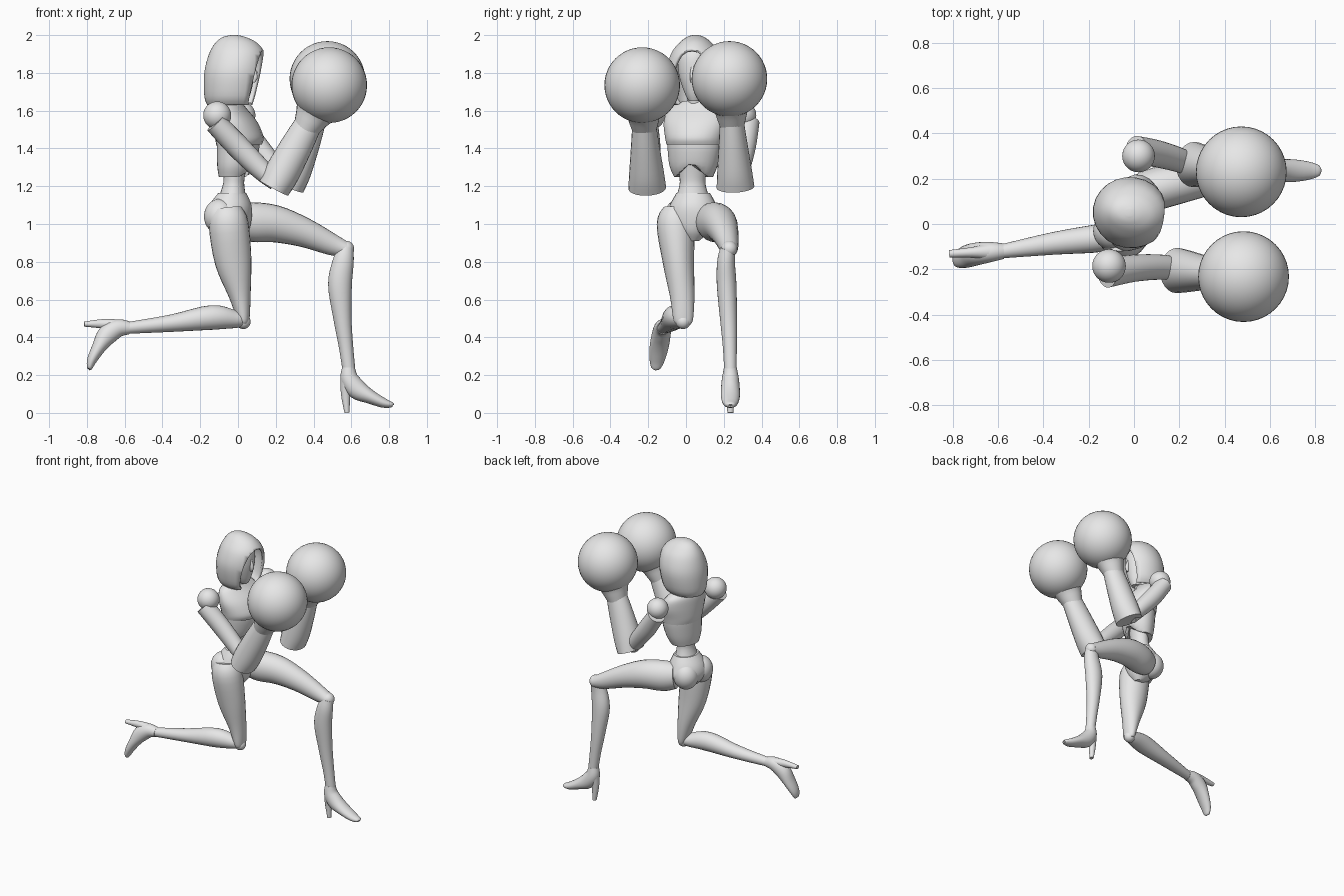
import bpy, bmesh, math
from mathutils import Vector

SIDES = 24
STEPS = 4
UP = Vector((0, 0, 1))
ACROSS = Vector((0, 1, 0))
parts = []

default_cube = bpy.data.objects.get("Cube")
if default_cube:
    bpy.data.objects.remove(default_cube)

grey = bpy.data.materials.new("plain grey")
grey.use_nodes = True
grey.diffuse_color = (0.8, 0.8, 0.8, 1)
grey.node_tree.nodes["Principled BSDF"].inputs["Base Color"].default_value = grey.diffuse_color


def add_part(name, bm):
    mesh = bpy.data.meshes.new(name)
    bm.to_mesh(mesh)
    bm.free()
    mesh.materials.append(grey)
    obj = bpy.data.objects.new(name, mesh)
    bpy.context.collection.objects.link(obj)
    parts.append(obj)
    return obj


def turned(degrees):
    """Sideways direction of a body section turned about the vertical."""
    angle = math.radians(degrees)
    return Vector((-math.sin(angle), math.cos(angle), 0))


def spline(rows):
    """Smoothly interpolate rows of centre x, y, z, depth and width."""
    rows = [Vector(row) for row in rows]
    result = []
    for i in range(len(rows) - 1):
        a, b = rows[max(i - 1, 0)], rows[i]
        c, d = rows[i + 1], rows[min(i + 2, len(rows) - 1)]
        for k in range(STEPS):
            t = k / STEPS
            result.append(b + (c - a) * (t / 2)
                          + (a * 2 - b * 5 + c * 4 - d) * (t * t / 2)
                          + (b * 3 - a - c * 3 + d) * (t ** 3 / 2))
    return result + [rows[-1]]


def loft_mesh(rows, side=ACROSS, level=False):
    """Skin elliptical rings along a path; level rings stay horizontal."""
    rows = spline(rows)
    bm = bmesh.new()
    rings = []
    for i, row in enumerate(rows):
        centre = Vector(row[:3])
        ahead = Vector(rows[min(i + 1, len(rows) - 1)][:3])
        behind = Vector(rows[max(i - 1, 0)][:3])
        along = UP if level else (ahead - behind).normalized()
        s = (side - along * side.dot(along)).normalized()
        n = s.cross(along)
        ring = []
        for j in range(SIDES):
            angle = math.tau * j / SIDES
            ring.append(bm.verts.new(centre + n * row[3] * math.cos(angle)
                                     + s * row[4] * math.sin(angle)))
        rings.append(ring)
    for low, high in zip(rings, rings[1:]):
        for j in range(SIDES):
            k = (j + 1) % SIDES
            bm.faces.new((low[j], low[k], high[k], high[j]))
    bm.faces.new(rings[0][::-1])
    bm.faces.new(rings[-1])
    bmesh.ops.recalc_face_normals(bm, faces=bm.faces)
    return bm


def loft(name, rows, **options):
    return add_part(name, loft_mesh(rows, **options))


def ball(name, centre, radius, stretch=(1, 1, 1)):
    bm = bmesh.new()
    bmesh.ops.create_uvsphere(bm, u_segments=40, v_segments=24, radius=radius)
    bmesh.ops.scale(bm, verts=bm.verts, vec=stretch)
    bmesh.ops.translate(bm, verts=bm.verts, vec=centre)
    return add_part(name, bm)


# Hood with a sloping face opening
head_side = turned(-8)
bm = loft_mesh([(-.03, .05, 1.63, .135, .11), (-.025, .05, 1.68, .155, .14),
                (-.015, .05, 1.8, .165, .157), (-.005, .05, 1.9, .15, .13),
                (-.01, .05, 1.96, .11, .085), (-.02, .05, 1.99, .06, .045),
                (-.02, .05, 2, .015, .015)], side=head_side, level=True)
bmesh.ops.delete(bm, geom=[f for f in bm.faces if f.normal.z < -.95], context="FACES_ONLY")
forward = head_side.cross(UP)
bmesh.ops.bisect_plane(bm, geom=bm.verts[:] + bm.edges[:] + bm.faces[:],
                       plane_co=(.105, .04, 1.8), plane_no=forward - UP * .23,
                       clear_outer=True)
hood = add_part("hood", bm)
thickness = hood.modifiers.new("cloth thickness", "SOLIDIFY")
thickness.thickness = .018
thickness.offset = -1

# Face and neck
loft("face", [(.02, .045, 1.65, .03, .03), (.01, .045, 1.7, .06, .055),
              (.005, .045, 1.8, .083, .085), (0, .045, 1.9, .08, .08),
              (0, .045, 1.95, .03, .03)], side=head_side, level=True)
loft("nose", [(.08, .035, 1.84, .008, .007), (.09, .033, 1.78, .014, .013),
              (.085, .033, 1.75, .006, .008)], side=head_side, level=True)
loft("neck", [(-.04, .05, 1.55, .06, .065), (-.025, .05, 1.63, .045, .045),
              (-.005, .045, 1.72, .045, .045)], level=True)

# Torso
chest_side = turned(-15)
ribcage = loft("ribcage", [(-.02, .04, 1.25, .08, .105), (-.01, .04, 1.31, .098, .13),
                           (0, .045, 1.4, .11, .145), (0, .045, 1.46, .11, .15)],
               side=chest_side, level=True)
for v in ribcage.data.vertices:
    # Pointed arch at the front of the lower ribs
    if v.co.x > -.01:
        v.co.z = max(v.co.z, 1.33 - abs(v.co.y - .03))
loft("chest", [(.005, .045, 1.42, .118, .15), (.007, .045, 1.46, .126, .158),
               (-.01, .05, 1.54, .108, .172), (-.035, .055, 1.61, .075, .15),
               (-.035, .052, 1.65, .05, .07)], side=chest_side, level=True)
loft("waist", [(-.01, .04, 1.36, .07, .085), (-.02, .035, 1.25, .056, .069),
               (-.025, .035, 1.19, .06, .073), (-.035, .035, 1.08, .09, .11)], level=True)

# Hips
hip_side = turned(-18)
loft("briefs", [(-.03, .038, 1.165, .072, .09), (-.04, .038, 1.1, .11, .125),
                (-.045, .038, 1.03, .115, .145), (-.03, .038, .96, .085, .09),
                (-.01, .038, .91, .03, .03)], side=hip_side, level=True)
ball("lead_buttock", (-.07, .1, 1.03), .085, (1, 1, 1.1))
ball("trail_buttock", (-.095, -.03, 1.04), .085, (1, 1, 1.1))

# Lead leg, stepping forward
loft("lead_thigh", [(0, .12, 1.02, .09, .08), (.08, .15, 1.01, .105, .093),
                    (.2, .18, 1, .098, .09), (.35, .205, .955, .078, .073),
                    (.5, .225, .89, .057, .053), (.575, .228, .865, .04, .045)])
ball("lead_knee", (.572, .228, .868), .043)
loft("lead_calf", [(.57, .222, .87, .043, .04), (.557, .212, .8, .056, .047),
                   (.54, .215, .68, .063, .052), (.553, .225, .5, .048, .045),
                   (.572, .232, .35, .038, .037), (.587, .235, .23, .034, .033)])

# Trail leg, kneeling with the shin behind
loft("trail_thigh", [(-.06, -.05, 1.08, .08, .07), (-.05, -.055, 1, .105, .1),
                     (-.025, -.04, .8, .097, .083), (.01, -.02, .62, .058, .065),
                     (.028, -.015, .5, .034, .053), (.03, -.015, .47, .025, .04)])
ball("trail_knee", (.028, -.015, .483), .039)
loft("trail_calf", [(.03, -.015, .492, .035, .04), (-.02, -.03, .496, .048, .05),
                    (-.14, -.06, .505, .065, .062), (-.35, -.085, .475, .046, .05),
                    (-.58, -.12, .45, .031, .031)])


# High-heeled feet, described as steps forward and down from the ankle
def foot(prefix, ankle, toward_toe, toward_sole):
    ankle, toward_toe, toward_sole = map(Vector, (ankle, toward_toe, toward_sole))

    def place(rows):
        return [(*(ankle + toward_toe * f + toward_sole * d), a, b) for f, d, a, b in rows]

    loft(prefix + "_foot", place([(0, 0, .034, .034), (.005, .06, .048, .045),
                                  (.045, .115, .053, .05), (.115, .155, .037, .05),
                                  (.185, .187, .026, .04), (.23, .197, .014, .024),
                                  (.236, .199, .005, .008)]))
    loft(prefix + "_heel", place([(-.012, .06, .03, .035), (-.015, .14, .025, .023),
                                  (-.008, .24, .013, .016)]))


foot("lead", (.585, .235, .24), (1, 0, 0), (0, 0, -1))
foot("trail", (-.575, -.12, .45), (-.06, -.13, -.97), (-1, -.05, .05))

# Arms raised in guard, with round gloves
ball("rear_shoulder", (-.11, -.185, 1.575), .074)
ball("lead_shoulder", (.02, .3, 1.575), .072)
loft("rear_upper_arm", [(-.12, -.215, 1.535, .058, .066), (0, -.195, 1.41, .062, .06),
                        (.12, -.19, 1.29, .055, .055), (.2, -.2, 1.22, .045, .05)])
loft("lead_upper_arm", [(.01, .325, 1.54, .058, .064), (.1, .31, 1.41, .062, .06),
                        (.19, .285, 1.3, .055, .055), (.25, .262, 1.22, .045, .05)])


def forearm_and_glove(prefix, elbow, glove):
    elbow, glove = Vector(elbow), Vector(glove)

    def place(rows):
        return [(*elbow.lerp(glove, t), a, b) for t, a, b in rows]

    loft(prefix + "_forearm", place([(0, .085, .1), (.15, .092, .092),
                                     (.4, .085, .076), (.6, .074, .064)]))
    loft(prefix + "_glove_cuff", place([(.56, .066, .064), (.63, .08, .076),
                                        (.7, .096, .088), (.78, .12, .11)]))
    ball(prefix + "_glove", glove, .2)


forearm_and_glove("rear", (.19, -.205, 1.19), (.483, -.232, 1.735))
forearm_and_glove("lead", (.265, .262, 1.195), (.473, .23, 1.768))

# Smooth shading with crisp rims
bpy.ops.object.select_all(action="DESELECT")
for part in parts:
    part.select_set(True)
bpy.context.view_layer.objects.active = parts[0]
bpy.ops.object.shade_smooth_by_angle(angle=math.radians(40))
